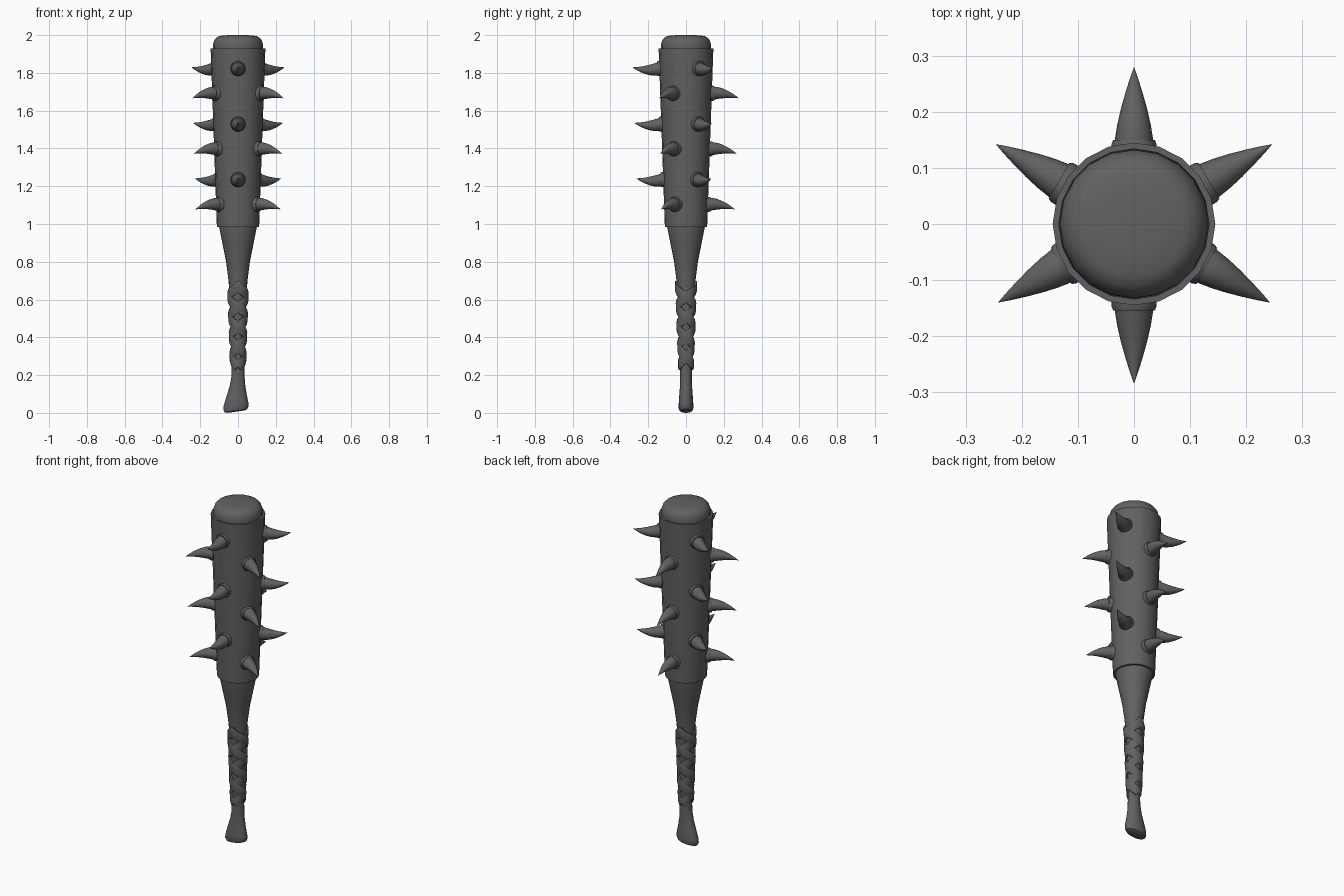
import bpy, math
from mathutils import Vector

if "Cube" in bpy.data.objects:
    bpy.data.objects.remove(bpy.data.objects["Cube"])

TAU = 2 * math.pi
dark = bpy.data.materials.new("dark_grey")
dark.diffuse_color = (.12, .12, .12, 1)
dark.use_nodes = True
dark.node_tree.nodes["Principled BSDF"].inputs["Base Color"].default_value = dark.diffuse_color


def make(name, verts, faces, angle=35):
    me = bpy.data.meshes.new(name)
    me.from_pydata([tuple(v) for v in verts], [], faces)
    me.materials.append(dark)
    ob = bpy.data.objects.new(name, me)
    bpy.context.collection.objects.link(ob)
    bpy.ops.object.select_all(action='DESELECT')
    ob.select_set(True)
    bpy.context.view_layer.objects.active = ob
    bpy.ops.object.mode_set(mode='EDIT')
    bpy.ops.mesh.select_all(action='SELECT')
    bpy.ops.mesh.normals_make_consistent(inside=False)
    bpy.ops.object.mode_set(mode='OBJECT')
    bpy.ops.object.shade_smooth_by_angle(angle=math.radians(angle))
    return ob


def skin(rings, closed=False):
    """Bridge equal-sized vertex rings; cap both ends unless the rings form a loop."""
    n, m = len(rings[0]), len(rings)
    verts = [v for r in rings for v in r]
    faces = []
    for i in range(m if closed else m - 1):
        a, b = i * n, (i + 1) % m * n
        faces += [(a + j, a + (j + 1) % n, b + (j + 1) % n, b + j) for j in range(n)]
    if not closed:
        faces += [tuple(range(n))[::-1], tuple(range((m - 1) * n, m * n))]
    return verts, faces


def ellipse(cx, z, rx, ry, tilt=0, n=20):
    out = []
    for j in range(n):
        a = TAU * j / n
        x = cx + rx * math.cos(a)
        out.append((x, ry * math.sin(a), z + tilt * x))
    return out


# Wooden shaft: slanted flared knob, slim grip, widening barrel, rounded top
shaft = [(-.010, .008, .045, .024, .14), (-.011, .013, .060, .034, .14),
         (-.011, .027, .067, .039, .13), (-.010, .045, .066, .039, .10),
         (-.007, .09, .054, .036, .05), (-.003, .14, .042, .032, .02),
         (0, .19, .035, .031, 0), (0, .25, .033, .032, 0),
         (0, .45, .039, .039, 0), (0, .60, .044, .044, 0),
         (0, .70, .050, .050, 0), (0, .80, .063, .063, 0),
         (0, .90, .083, .083, 0), (0, .985, .100, .100, 0),
         (0, 1.10, .106, .106, 0), (0, 1.93, .133, .133, 0),
         (0, 1.952, .132, .132, 0), (0, 1.972, .126, .126, 0),
         (0, 1.988, .113, .113, 0), (0, 1.996, .095, .095, 0),
         (0, 2.0, .05, .05, 0)]
make("club_shaft", *skin([ellipse(*s) for s in shaft]))

# Sleeve around the barrel, a thick-walled tube
tube = [(.985, .099), (.985, .112), (1.93, .145), (1.93, .134)]
make("barrel_sleeve", *skin([ellipse(0, z, r, r) for z, r in tube], True))


def grip_radius(z):
    return .033 + (z - .25) * .0355 if z < .6 else .0454 + (z - .6) * .05


# Crossing leather bands wound round the grip
def band(name, direction, start, lift):
    z0, z1, pitch, w = .245, .68, .21, .024
    steps = 70
    section = [(-1, -.006), (-1, .005), (-.6, .008), (.6, .008), (1, .005), (1, -.006)]
    rings = []
    for i in range(steps + 1):
        zc = z0 + (z1 - z0) * i / steps
        a = start + direction * TAU * (zc - z0) / pitch
        ring = []
        for s, h in section:
            # offset across the band, perpendicular to the helix
            z = zc + s * w * .80
            r = grip_radius(z) + h + lift
            b = a - direction * s * w * .60 / grip_radius(zc)
            ring.append((r * math.cos(b), r * math.sin(b), z))
        rings.append(ring)
    make(name, *skin(rings))


for k in range(2):
    band(f"grip_band_right_{k}", 1, math.pi / 2 + k * math.pi, 0)
    band(f"grip_band_left_{k}", -1, math.pi / 2 + k * math.pi, .002)


# Curved horn spike with a collar at its base
def spike(name, ang, z, slope, bend):
    surf = .112 + (z - .985) * .0349
    out = Vector((math.cos(ang), math.sin(ang), 0))
    side = Vector((-math.sin(ang), math.cos(ang), 0))
    up = Vector((0, 0, 1))

    def ring(d, r, dz, n=16):
        c = out * (surf + d) + up * (z + dz)
        return [c + side * r * math.cos(TAU * j / n) + up * r * math.sin(TAU * j / n)
                for j in range(n)]

    collar = [(-.022, .040), (.006, .040), (.013, .037), (.013, .030)]
    make(name + "_collar", *skin([ring(d, r, 0) for d, r in collar]))
    length = .142
    horn = [(0, .034), (.1, .034), (.28, .030), (.48, .0235), (.68, .0155), (.86, .0075), (1, .0006)]
    make(name, *skin([ring(t * length, r, slope * t + bend * t * t) for t, r in horn]), 50)


# Staggered rows: one set curls up, the other droops
for row in range(3):
    for k in range(3):
        a = math.radians(30 + 120 * k)
        spike(f"upper_spike_{row}_{k}", a, 1.823 - .294 * row, -.036, .042)
        spike(f"lower_spike_{row}_{k}", a + math.pi / 3, 1.692 - .294 * row, .016, -.042)
